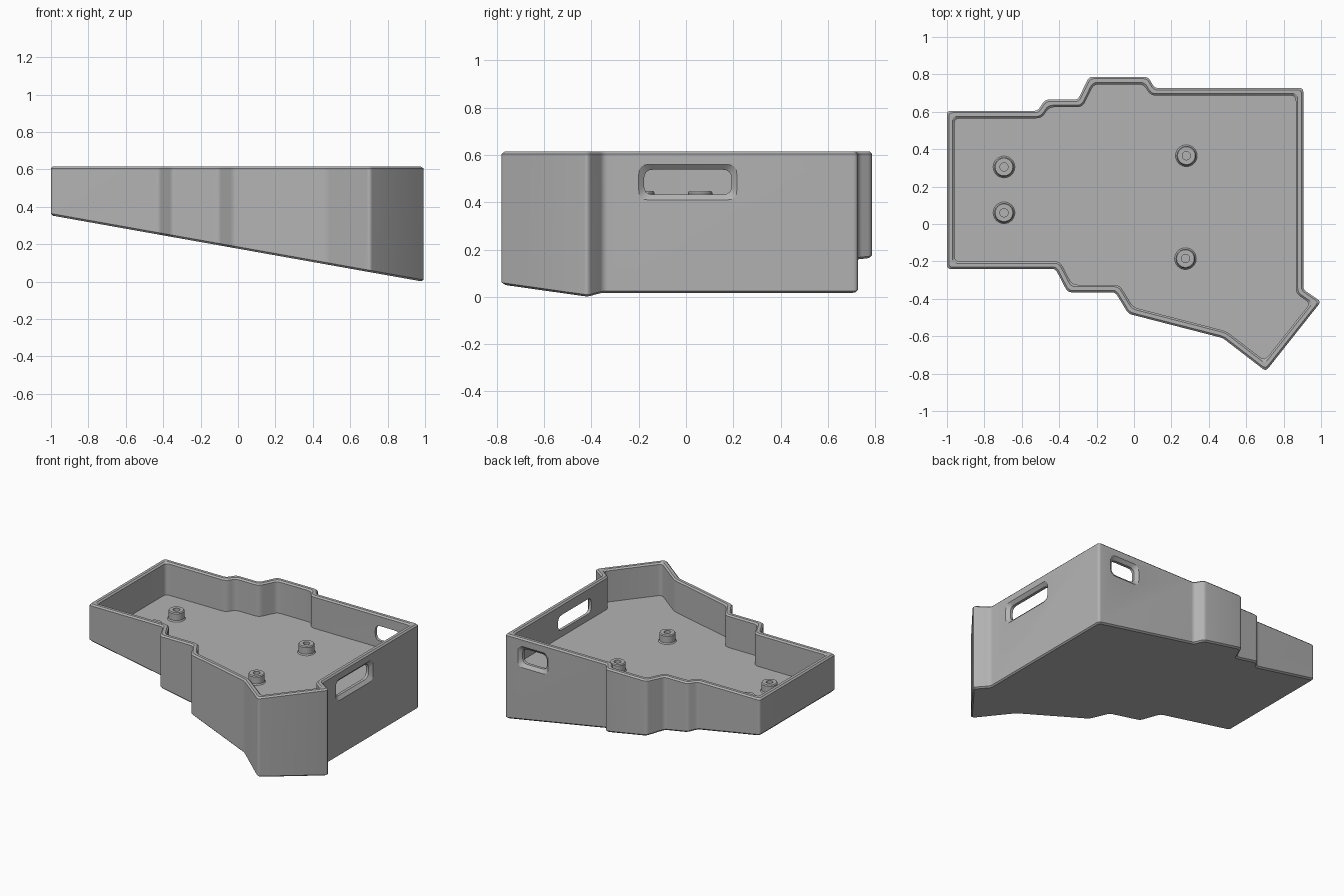
import bpy
import bmesh
import math
from mathutils import Vector

cube = bpy.data.objects.get("Cube")
if cube:
    bpy.data.objects.remove(cube, do_unlink=True)

grey = bpy.data.materials.new("plain grey")
grey.use_nodes = True
colour = (0.45, 0.45, 0.45, 1)
grey.diffuse_color = colour
grey.node_tree.nodes["Principled BSDF"].inputs["Base Color"].default_value = colour

# Case outline, counter-clockwise from the left front corner
OUTLINE = [Vector(p) for p in (
    (-1, -.24), (-.42, -.24), (-.355, -.365), (-.1, -.365), (-.03, -.48),
    (.475, -.61), (.705, -.787), (1, -.415), (.905, -.35), (.905, .727),
    (.11, .727), (.075, .787), (-.24, .787), (-.3, .665), (-.475, .665),
    (-.515, .605), (-1, .605))]
TOP, FLOOR, BEVEL, WALL = .615, .385, .01, .04


def inset(points, amount):
    """Move every edge of a polygon inwards by the same amount."""
    result = []
    for i, p in enumerate(points):
        a = (p - points[i - 1]).normalized()
        b = (points[(i + 1) % len(points)] - p).normalized()
        na, nb = Vector((-a.y, a.x)), Vector((-b.y, b.x))
        result.append(p + (na + nb) * amount / (1 + na.dot(nb)))
    return result


def rounded(points, size, steps=4):
    """Replace every corner with a short curve."""
    result = []
    for i, p in enumerate(points):
        prev, nxt = points[i - 1], points[(i + 1) % len(points)]
        a = p + (prev - p).normalized() * min(size, (prev - p).length * .45)
        b = p + (nxt - p).normalized() * min(size, (nxt - p).length * .45)
        for k in range(steps + 1):
            t = k / steps
            result.append(a * (1 - t) ** 2 + p * 2 * t * (1 - t) + b * t * t)
    return result


def loft(name, loops, closed=False):
    """Skin matching loops; cap both ends, or join last to first."""
    bm = bmesh.new()
    rings = [[bm.verts.new(co) for co in loop] for loop in loops]
    pairs = list(zip(rings, rings[1:]))
    if closed:
        pairs.append((rings[-1], rings[0]))
    else:
        bm.faces.new(rings[0])
        bm.faces.new(rings[-1])
    for low, high in pairs:
        for i in range(len(low)):
            bm.faces.new((low[i - 1], low[i], high[i], high[i - 1]))
    bmesh.ops.recalc_face_normals(bm, faces=bm.faces)
    mesh = bpy.data.meshes.new(name)
    bm.to_mesh(mesh)
    bm.free()
    mesh.materials.append(grey)
    obj = bpy.data.objects.new(name, mesh)
    bpy.context.collection.objects.link(obj)
    return obj


def select(obj):
    bpy.ops.object.select_all(action="DESELECT")
    obj.select_set(True)
    bpy.context.view_layer.objects.active = obj


def smooth(obj):
    select(obj)
    bpy.ops.object.shade_smooth_by_angle(angle=math.radians(30))


def case_loop(amount, height, size):
    """Outline at an inset; height is a number or a function of x."""
    points = rounded(inset(OUTLINE, amount), size)
    return [(p.x, p.y, height(p.x) if callable(height) else height) for p in points]


def underside(x):
    return .176 - .178 * x


# Tray: sloped underside, bevelled rim, level floor
case = loft("case_tray", [
    case_loop(BEVEL, underside, .02),
    case_loop(0, lambda x: underside(x) + BEVEL, .02),
    case_loop(0, TOP - BEVEL, .02),
    case_loop(BEVEL, TOP, .02),
    case_loop(WALL - BEVEL, TOP, .025),
    case_loop(WALL, TOP - BEVEL, .03),
    case_loop(WALL, FLOOR, .03)])


# Port openings with a chamfer on the outside
def cut_port(name, low, high, place):
    corners = [Vector(c) for c in ((low, .41), (high, .41), (high, .56), (low, .56))]
    loops = []
    for depth, amount in ((-.01, -.011), (.02, .022), (.08, .022)):
        ring = rounded(inset(corners, amount), .04)
        loops.append([place(p.x, depth, p.y) for p in ring])
    cutter = loft(name, loops)
    cutter.hide_render = True
    mod = case.modifiers.new(name, "BOOLEAN")
    mod.operation = "DIFFERENCE"
    mod.solver = "EXACT"
    mod.object = cutter
    select(case)
    bpy.ops.object.modifier_apply(modifier=mod.name)
    bpy.data.objects.remove(cutter, do_unlink=True)


cut_port("side_port", -.2, .215, lambda u, d, z: (.905 - d, u, z))
cut_port("back_port", .57, .805, lambda u, d, z: (u, .727 - d, z))
smooth(case)

# Screw posts with a flared foot and a blind hole
PROFILE = ((.058, FLOOR - .01), (.058, FLOOR), (.052, FLOOR + .008), (.052, .44),
           (.047, .447), (.022, .447), (.022, FLOOR + .005), (.002, FLOOR + .005))
POSTS = ((-.695, .305), (-.695, .06), (.28, .365), (.275, -.185))
for number, (x, y) in enumerate(POSTS, 1):
    angles = [math.tau * k / 32 for k in range(32)]
    post = loft(f"screw_post_{number}", [
        [(x + r * math.cos(a), y + r * math.sin(a), z) for a in angles]
        for r, z in PROFILE])
    smooth(post)
